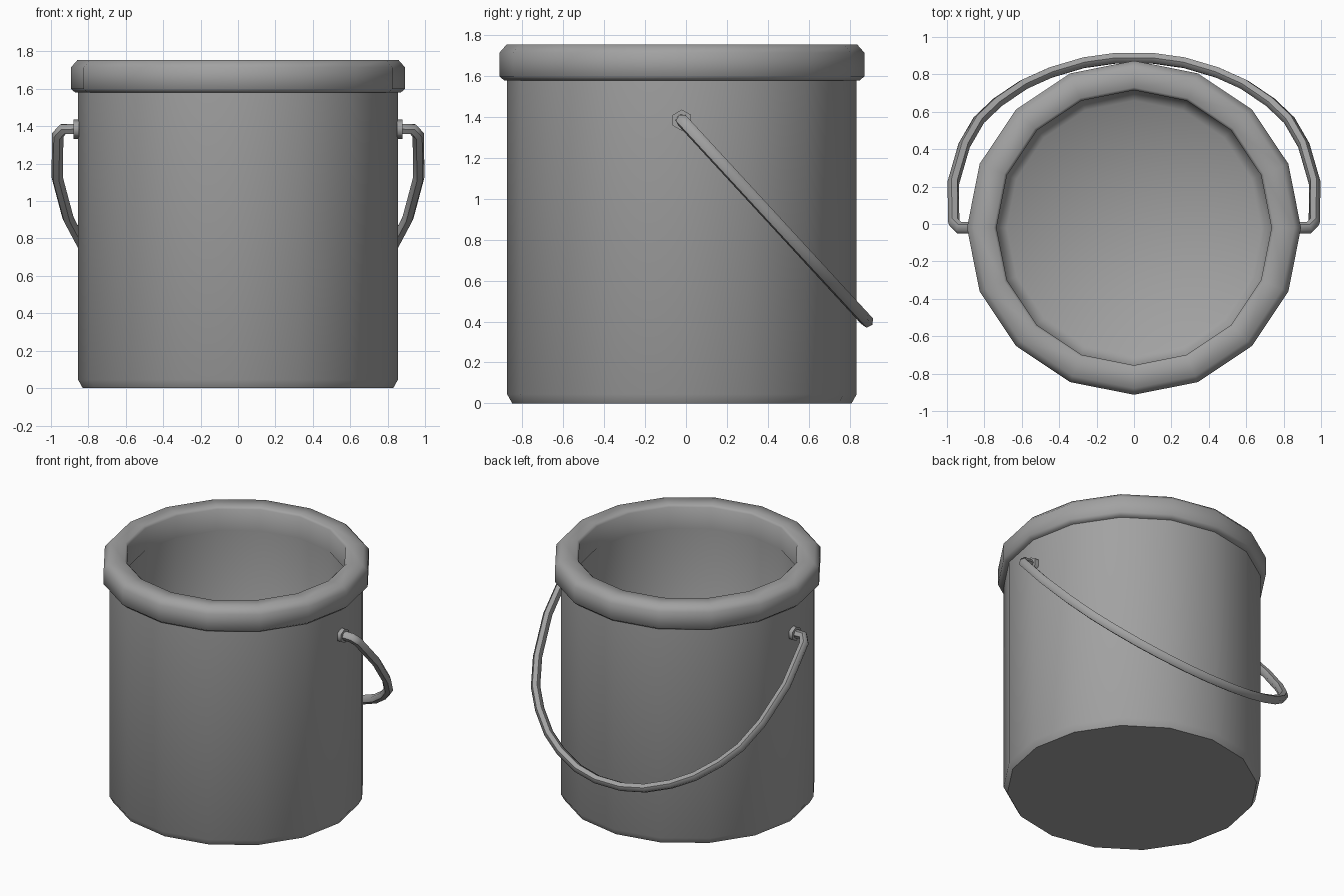
import bpy, bmesh, math
from mathutils import Vector

if "Cube" in bpy.data.objects:
    bpy.data.objects.remove(bpy.data.objects["Cube"])

SIDES = 16
CENTRE_Y = -0.02
PIVOT_Z = 1.385

metal = bpy.data.materials.new("grey metal")
metal.use_nodes = True
grey = (0.36, 0.36, 0.36, 1)
metal.diffuse_color = grey
metal.node_tree.nodes["Principled BSDF"].inputs["Base Color"].default_value = grey


def smooth(obj, angle=60):
    bpy.ops.object.select_all(action='DESELECT')
    obj.select_set(True)
    bpy.context.view_layer.objects.active = obj
    bpy.ops.object.shade_smooth_by_angle(angle=math.radians(angle))


def lathe(name, profile, sides=SIDES, closed=False):
    """Spin a list of (radius, height) points around z."""
    bm = bmesh.new()
    rings = []
    for i in range(sides):
        a = 2 * math.pi * i / sides
        rings.append([bm.verts.new((r * math.cos(a), r * math.sin(a), z)) for r, z in profile])
    n = len(profile)
    for i in range(sides):
        a, b = rings[i], rings[(i + 1) % sides]
        for j in range(n if closed else n - 1):
            k = (j + 1) % n
            bm.faces.new((a[j], b[j], b[k], a[k]))
    bmesh.ops.remove_doubles(bm, verts=bm.verts, dist=1e-5)
    bmesh.ops.recalc_face_normals(bm, faces=bm.faces)
    mesh = bpy.data.meshes.new(name)
    bm.to_mesh(mesh)
    bm.free()
    mesh.materials.append(metal)
    obj = bpy.data.objects.new(name, mesh)
    bpy.context.collection.objects.link(obj)
    obj.location.y = CENTRE_Y
    smooth(obj)
    return obj


# Hollow body with a bevelled foot and a rounded inner floor
lathe("bucket_body", [(0, 0), (0.83, 0), (0.855, 0.045), (0.855, 1.62), (0.74, 1.62),
                      (0.735, 0.12), (0.68, 0.07), (0, 0.07)])

# Thick bevelled rim
lathe("rim", [(0.735, 1.58), (0.87, 1.58), (0.893, 1.6), (0.893, 1.715),
              (0.858, 1.755), (0.75, 1.755), (0.735, 1.74)], closed=True)

# Collars where the handle meets the body
for side, name in ((1, "left_collar"), (-1, "right_collar")):
    collar = lathe(name, [(0, 0), (0.052, 0), (0.052, 0.03), (0, 0.03)], sides=6)
    collar.location = (side * 0.85, CENTRE_Y, PIVOT_Z)
    collar.rotation_euler.y = side * math.pi / 2

# Wire handle hanging at the back: half path as (x, y), mirrored
half = [(0.84, -0.02), (0.935, -0.02), (0.964, 0.01), (0.966, 0.22), (0.908, 0.42),
        (0.83, 0.555), (0.73, 0.65), (0.59, 0.745), (0.445, 0.81), (0.27, 0.862), (0.1, 0.886)]
path = half + [(-x, y) for x, y in reversed(half)]
curve = bpy.data.curves.new("handle", 'CURVE')
curve.dimensions = '3D'
curve.bevel_depth = 0.032
curve.bevel_resolution = 1
curve.use_fill_caps = True
spline = curve.splines.new('POLY')
spline.points.add(len(path) - 1)
for point, (x, y) in zip(spline.points, path):
    point.co = (x, y, PIVOT_Z - (y - CENTRE_Y) * 1.085, 1)
curve.materials.append(metal)
handle = bpy.data.objects.new("handle", curve)
bpy.context.collection.objects.link(handle)
bpy.ops.object.select_all(action='DESELECT')
handle.select_set(True)
bpy.context.view_layer.objects.active = handle
bpy.ops.object.convert(target='MESH')
smooth(bpy.context.view_layer.objects.active)
